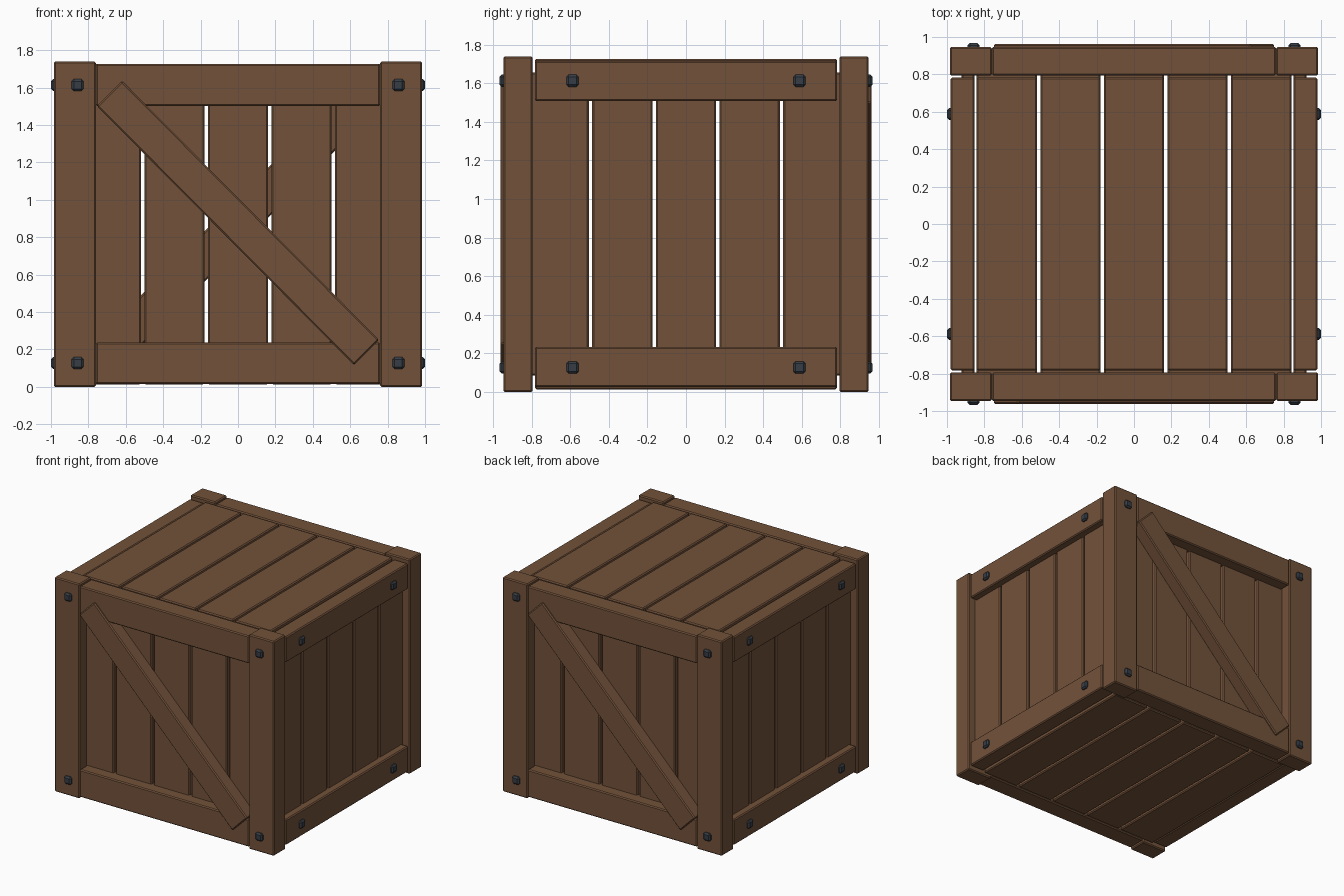
import bpy
import bmesh
import math
from mathutils import Matrix, Vector

cube = bpy.data.objects.get("Cube")
if cube:
    bpy.data.objects.remove(cube, do_unlink=True)


def material(name, colour):
    mat = bpy.data.materials.new(name)
    mat.use_nodes = True
    mat.diffuse_color = colour
    mat.node_tree.nodes["Principled BSDF"].inputs["Base Color"].default_value = colour
    return mat


WOOD = material("brown wood", (0.171, 0.084, 0.042, 1))
IRON = material("dark iron", (0.038, 0.048, 0.061, 1))


def box(name, low, high, mat=WOOD, bevel=0.008, tilt=0):
    """Chamfered box between two corners, optionally tilted about y."""
    low, high = Vector(low), Vector(high)
    mesh = bpy.data.meshes.new(name)
    bm = bmesh.new()
    bmesh.ops.create_cube(bm, size=1, matrix=Matrix.Diagonal((*(high - low), 1)))
    bm.to_mesh(mesh)
    bm.free()
    mesh.materials.append(mat)
    obj = bpy.data.objects.new(name, mesh)
    obj.location = (low + high) / 2
    obj.rotation_euler.y = tilt
    bpy.context.collection.objects.link(obj)
    mod = obj.modifiers.new("chamfer", 'BEVEL')
    mod.width = bevel
    mod.segments = 1
    return obj


def span(side, inner, outer):
    """Interval mirrored to the given side of zero."""
    return sorted((side * inner, side * outer))


HEIGHT = 1.74
MID = HEIGHT / 2

for s, label in ((-1, "front"), (1, "back")):
    y0, y1 = span(s, 0.795, 0.947)
    # Corner posts and their bolts
    for t, hand in ((-1, "right"), (1, "left")):
        x0, x1 = span(t, 0.76, 0.985)
        box(f"{label}_{hand}_post", (x0, y0, 0), (x1, y1, HEIGHT))
        b0, b1 = span(s, 0.93, 0.967)
        for v, level in ((-1, "lower"), (1, "upper")):
            x, z = t * 0.858, MID + v * 0.743
            box(f"{label}_{hand}_{level}_bolt", (x - 0.032, b0, z - 0.032),
                (x + 0.032, b1, z + 0.032), IRON, 0.012)
    # Horizontal rails
    for v, level in ((-1, "lower"), (1, "upper")):
        z0, z1 = span(v, 0.632, 0.855)
        box(f"{label}_{level}_rail", (-0.76, y0, MID + z0), (0.76, y1, MID + z1))
    # Diagonal brace
    b0, b1 = span(s, 0.85, 0.962)
    box(f"{label}_brace", (-0.975, b0, MID + 0.006 - 0.095),
        (0.975, b1, MID + 0.006 + 0.095), tilt=-s * math.radians(45.2))
    # Recessed upright planks
    p0, p1 = span(s, 0.76, 0.855)
    for i in range(-2, 3):
        box(f"{label}_plank", (i * 0.34 - 0.161, p0, 0.085),
            (i * 0.34 + 0.161, p1, HEIGHT - 0.085))

for t, hand in ((-1, "right"), (1, "left")):
    # Side rails with their bolts
    x0, x1 = span(t, 0.852, 0.98)
    b0, b1 = span(t, 0.96, 1.0)
    for v, level in ((-1, "lower"), (1, "upper")):
        z0, z1 = span(v, 0.637, 0.845)
        box(f"{hand}_{level}_rail", (x0, -0.783, MID + z0), (x1, 0.783, MID + z1))
        for y in (-0.588, 0.588):
            z = MID + v * 0.743
            box(f"{hand}_{level}_bolt", (b0, y - 0.032, z - 0.032),
                (b1, y + 0.032, z + 0.032), IRON, 0.012)
    # Recessed side planks
    p0, p1 = span(t, 0.853, 0.922)
    for i in range(-2, 3):
        box(f"{hand}_plank", (p0, i * 0.33 - 0.156, 0.085),
            (p1, i * 0.33 + 0.156, HEIGHT - 0.085))

# Lid and floor planks
for v, level in ((-1, "floor"), (1, "lid")):
    z0, z1 = span(v, 0.787, 0.857)
    for i in range(-2, 3):
        box(f"{level}_plank", (i * 0.34 - 0.161, -0.783, MID + z0),
            (i * 0.34 + 0.161, 0.783, MID + z1))
